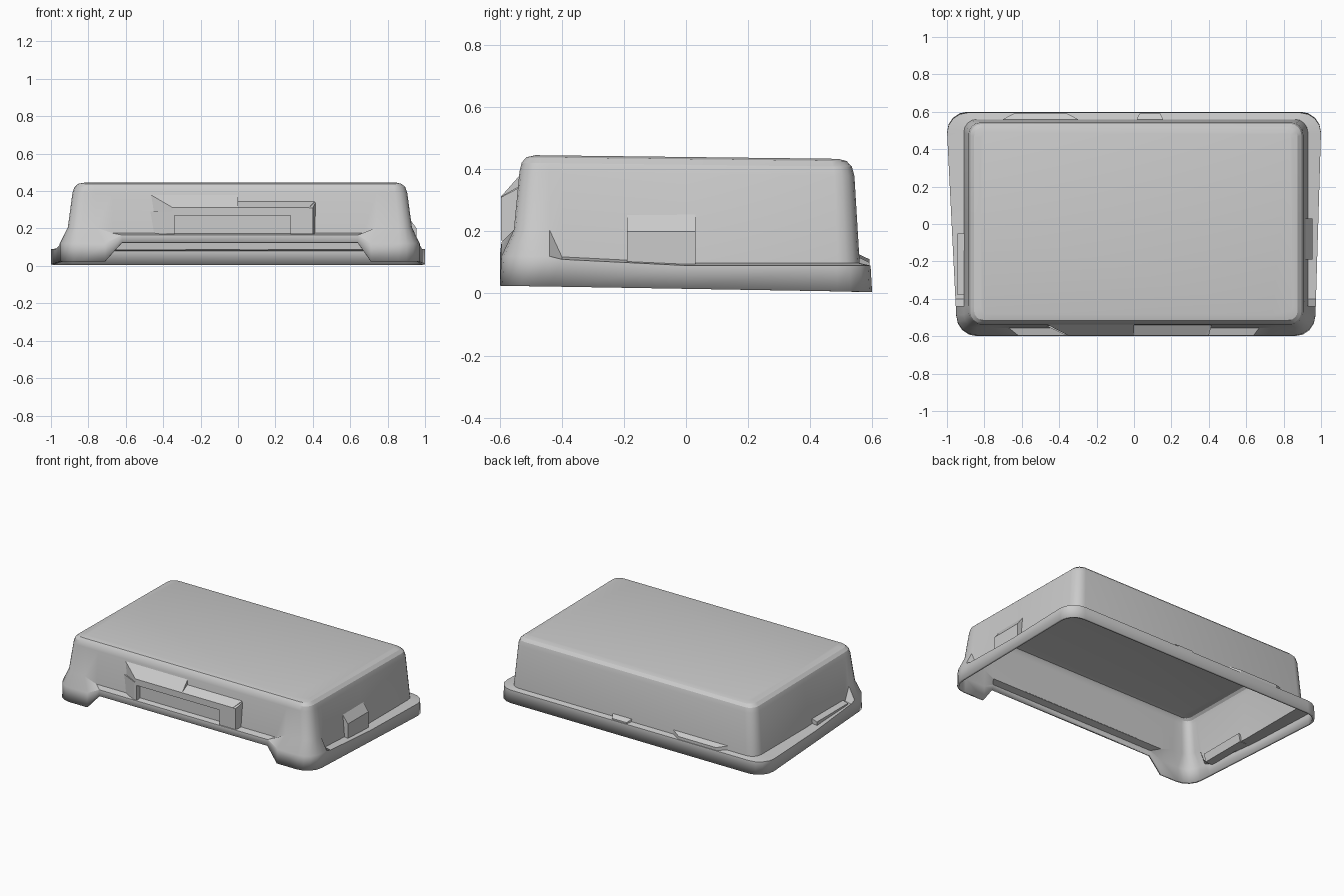
import bpy, bmesh
from math import cos, sin, radians

if "Cube" in bpy.data.objects:
    bpy.data.objects.remove(bpy.data.objects["Cube"])


def finish(name, bm):
    me = bpy.data.meshes.new(name)
    bm.to_mesh(me)
    bm.free()
    ob = bpy.data.objects.new(name, me)
    bpy.context.collection.objects.link(ob)
    return ob


def outline(x0, x1, y0, y1, r):
    """Rounded rectangle, counter-clockwise, with extra points at the front notch and feet."""
    def arc(cx, cy, a):
        return [(cx + r * cos(radians(a + 22.5 * k)), cy + r * sin(radians(a + 22.5 * k)))
                for k in range(5)]
    front = [(x, y0) for x in (-.76, -.67, .67, .74)]
    side = (-.44, -.40, 0.0)
    return (arc(x0 + r, y0 + r, 180) + front + arc(x1 - r, y0 + r, 270)
            + [(x1, y) for y in side] + arc(x1 - r, y1 - r, 0)
            + arc(x0 + r, y1 - r, 90) + [(x0, y) for y in reversed(side)])


def taper(p):
    # the rim narrows towards the front
    x, y = p
    t = min(1, max(0, .5 - y))
    return (x + (.05 if x < 0 else -.03) * t, y)


def by_zone(p, middle, foot, side):
    x, y = p
    if y < -.5 and abs(x) < .7:
        return middle
    if y < -.42:
        return foot
    return side + .02 * max(0, -y) / .4


def rim_bottom(p):
    x, y = p
    if y < -.5 and abs(x) < .7:
        return .125
    return .005 + .02 * (.6 - y) / 1.2


# Hollow cover: rim, flared feet, walls and rounded top lofted as one sheet
rim = [taper(p) for p in outline(-1, 1, -.6, .6, .11)]
rim_top = [taper(p) for p in outline(-1, 1, -.595, .595, .11)]
base = outline(-.91, .93, -.555, .56, .07)
loops = [
    [(*p, rim_bottom(p)) for p in rim],
    [(*p, by_zone(p, .165, .12, .09)) for p in rim_top],
    [(*p, by_zone(p, .175, .205, .098)) for p in base],
]
for x0, x1, y0, y1, r, z in [(-.885, .905, -.537, .543, .065, .385),
                             (-.875, .895, -.530, .535, .060, .415),
                             (-.855, .875, -.515, .518, .050, .433),
                             (-.820, .845, -.485, .490, .035, .440)]:
    loops.append([(x, y, z - .012 * y) for x, y in outline(x0, x1, y0, y1, r)])

bm = bmesh.new()
rings = [[bm.verts.new(c) for c in loop] for loop in loops]
for a, b in zip(rings, rings[1:]):
    for i in range(len(a)):
        j = (i + 1) % len(a)
        bm.faces.new((a[i], a[j], b[j], b[i]))
bm.faces.new(rings[-1])
cover = finish("cover_shell", bm)
sol = cover.modifiers.new("thickness", 'SOLIDIFY')
sol.thickness, sol.offset = .015, -1
bpy.context.view_layer.objects.active = cover
cover.select_set(True)
bpy.ops.object.shade_smooth_by_angle(angle=radians(28))


def hull(name, pts):
    bm = bmesh.new()
    for p in pts:
        bm.verts.new(p)
    bmesh.ops.convex_hull(bm, input=bm.verts)
    bmesh.ops.dissolve_limit(bm, angle_limit=.01, verts=bm.verts, edges=bm.edges)
    return finish(name, bm)


def front_block(name, back, front, yb=-.54, yf=-.597):
    """Block between a rectangle (x0, x1, z0, z1) on the wall and one at the front."""
    return hull(name, [(x, y, z) for (x0, x1, z0, z1), y in ((back, yb), (front, yf))
                       for x in (x0, x1) for z in (z0, z1)])


# Handle pocket on the front: hood, two cheeks and a recessed panel
front_block("handle_hood_left", (-.47, 0, .27, .382), (-.35, 0, .27, .312), yb=-.535)
front_block("handle_hood_right", (0, .41, .27, .345), (0, .38, .27, .312))
front_block("handle_cheek_left", (-.48, -.34, .17, .29), (-.36, -.34, .17, .29))
front_block("handle_cheek_right", (.28, .415, .17, .34), (.28, .40, .17, .31))
front_block("handle_back_panel", (-.34, .28, .17, .27), (-.34, .28, .17, .27), yf=-.562)


def wall_rib(name, side, y0, y1, x_in, x_out, z_top, z_out):
    """Wedge between a side wall and the rim."""
    s = side
    hull(name, [(s * x, y, z) for y in (y0, y1)
                for x, z in ((x_in, .085), (x_in - .01, z_top), (x_out, z_out), (x_out, .085))])


# Raised ribs on the right and left sides
wall_rib("right_rib", 1, -.19, .03, .915, .955, .27, .2)
wall_rib("left_rib", -1, -.38, -.05, .89, .945, .14, .12)

# Latch tab and low ramp on the back rim
for name, x0, x1, z, dx in (("back_tab", .01, .16, .12, .02),
                            ("back_ramp", -.72, -.28, .13, .08)):
    hull(name, [(x0, .55, .085), (x1, .55, .085), (x0, .55, z), (x1, .55, z),
                (x0 + dx, .592, .085), (x1 - dx, .592, .085),
                (x0 + dx, .592, z - .02), (x1 - dx, .592, z - .02)])
